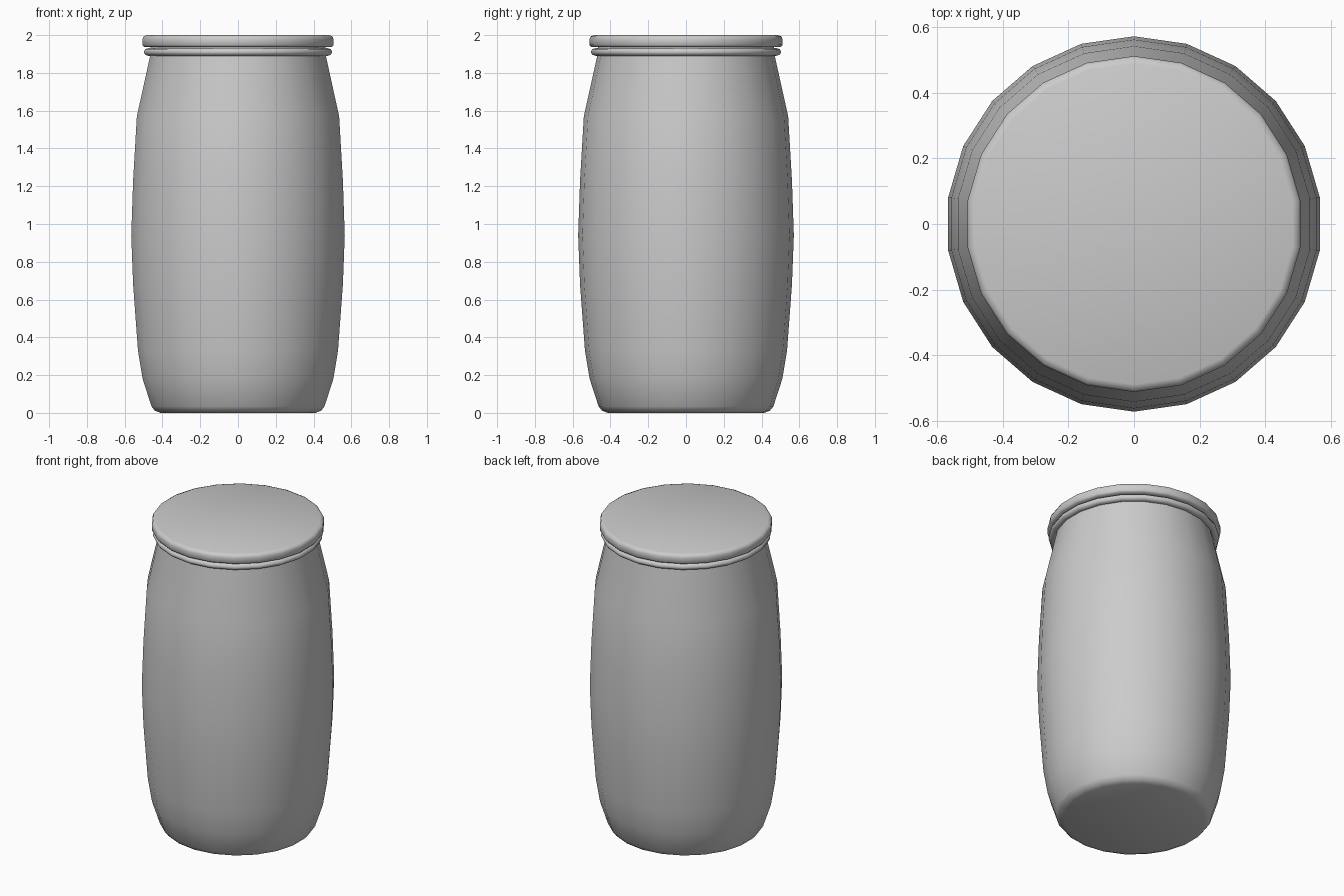
import bpy, bmesh, math
from math import sin, cos, tau, pi

if "Cube" in bpy.data.objects:
    bpy.data.objects.remove(bpy.data.objects["Cube"])

SIDES = 22


def lathe(name, profile, closed=False, angle=50):
    """Revolve (radius, z) points, listed bottom to top, around the z axis."""
    bm = bmesh.new()
    rings = []
    for r, z in profile:
        rings.append([bm.verts.new((r * cos(pi / 2 + tau * i / SIDES),
                                    r * sin(pi / 2 + tau * i / SIDES), z))
                      for i in range(SIDES)])
    pairs = list(zip(rings, rings[1:]))
    if closed:
        pairs.append((rings[-1], rings[0]))
    else:
        bm.faces.new(rings[0][::-1])
        bm.faces.new(rings[-1])
    for a, b in pairs:
        for i in range(SIDES):
            j = (i + 1) % SIDES
            bm.faces.new((a[i], a[j], b[j], b[i]))
    bmesh.ops.recalc_face_normals(bm, faces=bm.faces)
    mesh = bpy.data.meshes.new(name)
    bm.to_mesh(mesh)
    bm.free()
    ob = bpy.data.objects.new(name, mesh)
    bpy.context.collection.objects.link(ob)
    bpy.ops.object.select_all(action='DESELECT')
    ob.select_set(True)
    bpy.context.view_layer.objects.active = ob
    bpy.ops.object.shade_smooth_by_angle(angle=math.radians(angle))
    return ob


# Bulging jar body with a rounded foot and narrower neck
lathe("jar_body", [(0.415, 0), (0.445, 0.012), (0.463, 0.035), (0.51, 0.18),
                   (0.535, 0.33), (0.561, 0.68), (0.571, 0.94), (0.561, 1.23),
                   (0.541, 1.57), (0.47, 1.89), (0.465, 1.96)], angle=80)

# Rounded bead around the neck
lathe("neck_ring", [(0.478 + 0.026 * cos(tau * i / 8),
                     1.911 + 0.021 * sin(tau * i / 8)) for i in range(8)],
      closed=True, angle=80)

# Flat lid with softened rims
lathe("lid", [(0.475, 1.937), (0.503, 1.938), (0.511, 1.948), (0.511, 1.98),
              (0.505, 1.993), (0.488, 2.0)], angle=60)
